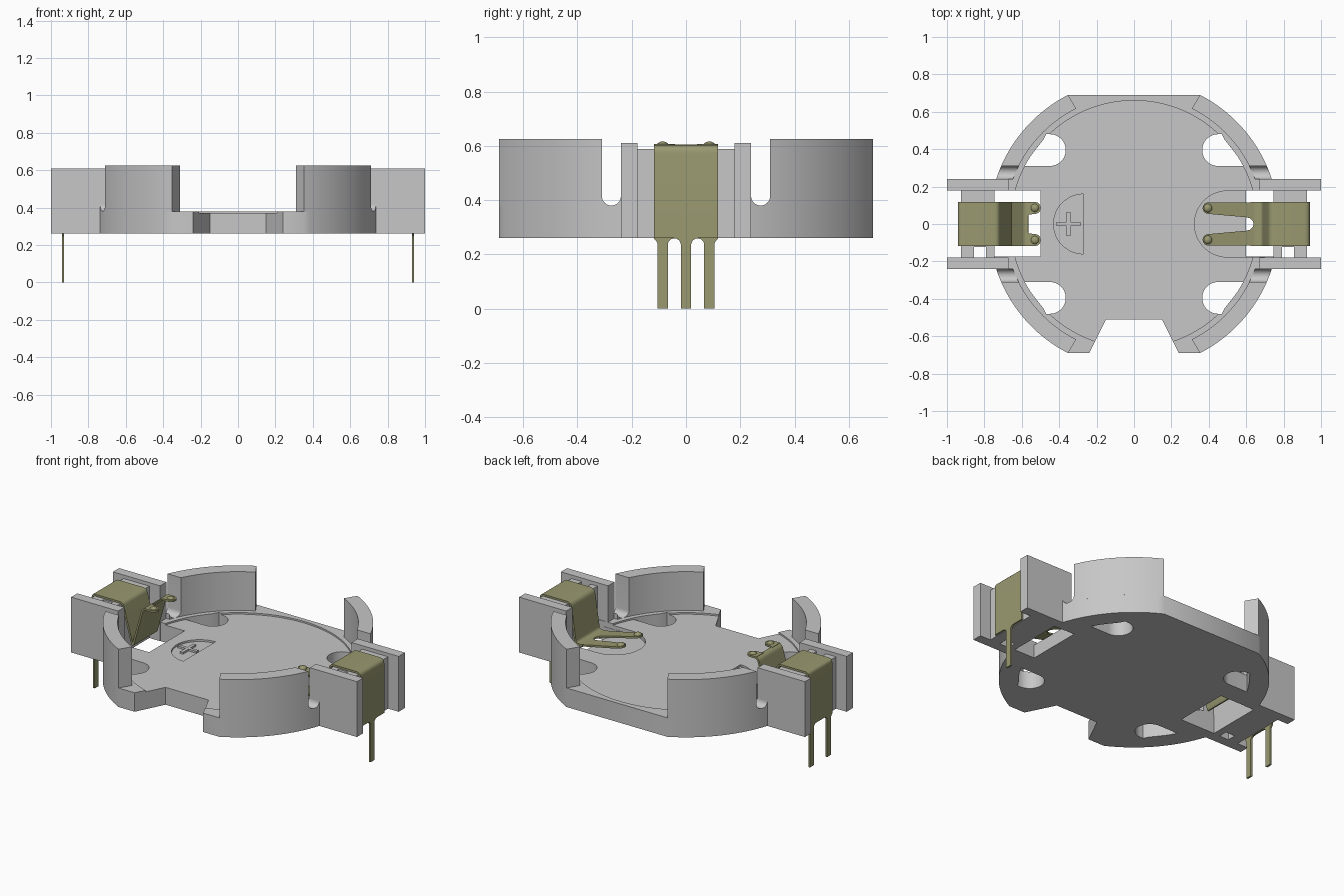
import bpy, bmesh, math
from mathutils import Vector

if "Cube" in bpy.data.objects:
    bpy.data.objects.remove(bpy.data.objects["Cube"])


def material(name, rgb):
    m = bpy.data.materials.new(name)
    m.use_nodes = True
    m.diffuse_color = (*rgb, 1)
    m.node_tree.nodes["Principled BSDF"].inputs["Base Color"].default_value = (*rgb, 1)
    return m


GREY = material("grey plastic", (0.57, 0.57, 0.57))
BRASS = material("olive metal", (0.32, 0.32, 0.165))


def finish(name, bm, mat, mirror=""):
    bmesh.ops.recalc_face_normals(bm, faces=bm.faces)
    me = bpy.data.meshes.new(name)
    bm.to_mesh(me)
    bm.free()
    me.materials.append(mat)
    ob = bpy.data.objects.new(name, me)
    bpy.context.collection.objects.link(ob)
    if mirror:
        mod = ob.modifiers.new("mirror", 'MIRROR')
        mod.use_axis = ("x" in mirror, "y" in mirror, False)
        mod.use_mirror_merge = False
    return ob


def prism(name, pts, lo, hi, mat=GREY, axis="z", mirror=""):
    """Extrude a 2D outline: (x, y) along z, or (y, z) along x."""
    bm = bmesh.new()
    put = (lambda p, h: (p[0], p[1], h)) if axis == "z" else (lambda p, h: (h, p[0], p[1]))
    face = bm.faces.new([bm.verts.new(put(p, lo)) for p in pts])
    out = bmesh.ops.extrude_face_region(bm, geom=[face])
    step = Vector(put((0, 0), hi - lo))
    bmesh.ops.translate(bm, vec=step, verts=[g for g in out["geom"] if isinstance(g, bmesh.types.BMVert)])
    return finish(name, bm, mat, mirror)


def box(name, x, y, z, mat=GREY, mirror=""):
    return prism(name, [(x[0], y[0]), (x[1], y[0]), (x[1], y[1]), (x[0], y[1])], *z, mat, mirror=mirror)


def arc(cx, cy, r, a0, a1, n=24):
    return [(cx + r * math.cos(math.radians(a0 + (a1 - a0) * i / n)),
             cy + r * math.sin(math.radians(a0 + (a1 - a0) * i / n))) for i in range(n + 1)]


def select(ob):
    bpy.ops.object.select_all(action='DESELECT')
    ob.select_set(True)
    bpy.context.view_layer.objects.active = ob


def cut(ob, cutter):
    mod = ob.modifiers.new("cut", 'BOOLEAN')
    mod.operation = 'DIFFERENCE'
    mod.solver = 'EXACT'
    mod.object = cutter
    select(ob)
    bpy.ops.object.modifier_apply(modifier=mod.name)
    bpy.data.objects.remove(cutter)


def smooth(ob):
    select(ob)
    bpy.ops.object.shade_smooth_by_angle(angle=math.radians(30))


def ribbon(name, corners, half_width, r=0.025, thick=0.012):
    """Bent metal strip following (x, z) corners with rounded bends."""
    path = [Vector(corners[0])]
    for a, b, c in zip(corners, corners[1:], corners[2:]):
        a, b, c = Vector(a), Vector(b), Vector(c)
        p, q = b + (a - b).normalized() * r, b + (c - b).normalized() * r
        path += [p * (1 - t) ** 2 + b * 2 * t * (1 - t) + q * t * t for t in (0, .2, .4, .6, .8, 1)]
    path.append(Vector(corners[-1]))
    bm = bmesh.new()
    rows = [[bm.verts.new((p.x, s * half_width, p.y)) for s in (-1, 1)] for p in path]
    for (a, b), (c, d) in zip(rows, rows[1:]):
        bm.faces.new((a, b, d, c))
    ob = finish(name, bm, BRASS)
    mod = ob.modifiers.new("thickness", 'SOLIDIFY')
    mod.thickness, mod.offset = thick, 0
    select(ob)
    bpy.ops.object.modifier_apply(modifier=mod.name)
    smooth(ob)
    return ob


def dimple(name, x, y, z):
    bm = bmesh.new()
    bmesh.ops.create_uvsphere(bm, u_segments=20, v_segments=10, radius=0.023)
    for v in bm.verts:
        v.co = Vector((x + v.co.x, y + v.co.y, z + v.co.z * 0.7))
    smooth(finish(name, bm, BRASS, mirror="y"))


# Base tray: clipped disc with a trapezoid notch at the front
R, FLAT, Z0, ZF = 0.775, 0.69, 0.26, 0.38
end = math.degrees(math.asin(FLAT / R))
outline = arc(0, 0, R, -end, end, 48) + arc(0, 0, R, 180 - end, 180 + end, 48)
outline += [(-0.24, -FLAT), (-0.15, -0.51), (0.15, -0.51), (0.24, -FLAT)]
base = prism("base_tray", outline, Z0, ZF)

# Shallow cell seat, spring openings and pocket
cut(base, prism("cutter", arc(0, 0, 0.66, 0, 357, 119), 0.37, 0.8))
cut(base, box("cutter", (-1, -0.5), (-0.175, 0.18), (0, 1)))
cut(base, box("cutter", (0.6, 1), (-0.175, 0.18), (0, 1)))
cut(base, prism("cutter", arc(0.5, 0, 0.177, 90, 270) + [(0.7, -0.177), (0.7, 0.177)], 0.345, 0.8))

# Four rounded through holes beside the walls
for sx in (-1, 1):
    for sy in (-1, 1):
        hole = arc(0.45, 0.395, 0.085, 90, 270) + [(0.584, 0.31), (0.555, 0.36), (0.525, 0.40), (0.485, 0.45), (0.47, 0.48)]
        cut(base, prism("cutter", [(sx * x, sy * y) for x, y in hole], 0, 1))

# Half-round polarity mark with a raised cross
cut(base, prism("cutter", arc(-0.27, 0, 0.16, 90, 270), 0.358, 0.8))
smooth(base)
w, l = 0.01, 0.065
cross = [(l, w), (w, w), (w, l), (-w, l), (-w, w), (-l, w), (-l, -w), (-w, -w), (-w, -l), (w, -l), (w, -w), (l, -w)]
prism("polarity_cross", [(x - 0.35, y) for x, y in cross], 0.355, 0.37)

# Curved retaining walls with a U-shaped slot next to the arms
ri, ye = 0.69, 0.239
wall_pts = (arc(0, 0, R, math.degrees(math.asin(ye / R)), end, 24)
            + arc(0, 0, ri, 63.4, math.degrees(math.asin(ye / ri)), 24))
wall = prism("retaining_walls", wall_pts, ZF - 0.003, 0.625)
slot = arc(0.275, 0.415, 0.035, 180, 360, 16) + [(0.31, 0.9), (0.24, 0.9), (0.2, 0.9), (0.2, 0.415)]
cut(wall, prism("cutter", slot, 0.4, 1, axis="x"))
smooth(wall)
mod = wall.modifiers.new("mirror", 'MIRROR')
mod.use_axis = (True, True, False)
mod.use_mirror_merge = False

# Terminal arms and the blocks that carry the clips
box("terminal_arms", (0.67, 1.0), (0.178, 0.24), (Z0, 0.61), mirror="xy")
block = [(0.745, -0.18), (0.79, -0.18), (0.79, -0.122), (0.855, -0.122), (0.855, -0.18),
         (0.925, -0.18), (0.925, 0.18), (0.745, 0.18)]
prism("clip_blocks", block, Z0, 0.588, mirror="x")

# Pronged contact clip on the left
HW = 0.118
ribbon("prong_clip", [(0.935, 0.26), (0.935, 0.598), (0.727, 0.598), (0.69, 0.35), (0.64, 0.352)], HW)
prong_pts = ([(0.655, 0.118), (0.60, 0.115)] + arc(0.398, 0.085, 0.031, 90, 270, 12)
             + [(0.60, 0.036), (0.622, 0.03), (0.636, 0.015), (0.64, 0), (0.655, 0)])
prong = prism("contact_prongs", prong_pts, -0.006, 0.006, BRASS, mirror="y")
for v in prong.data.vertices:
    v.co.z += 0.349 + (0.655 - v.co.x) * 0.21
dimple("prong_dimples", 0.395, 0.085, 0.41)

# Bent spring clip on the right
ribbon("spring_clip", [(-0.935, 0.26), (-0.935, 0.598), (-0.727, 0.598), (-0.655, 0.345),
                       (-0.585, 0.596), (-0.565, 0.6)], HW, r=0.018)
tab = [(-0.575, 0.04), (-0.575, 0.118)] + arc(-0.53, 0.086, 0.032, 90, -90, 12) + [(-0.56, 0.05)]
prism("spring_tabs", tab, 0.594, 0.606, BRASS, mirror="y")
dimple("spring_dimples", -0.53, 0.086, 0.6)


# Solder legs, flared where they meet the clips
def leg(name, y, x, mirror=""):
    half = (arc(0.043, 0.235, 0.024, 180, 90, 6))
    right = [(0.019, 0)] + half + [(0.043, 0.265)]
    right = [(min(p, HW - y), z) for p, z in right]
    left = [(-p, z) for p, z in reversed([(0.019, 0)] + half + [(0.043, 0.265)])]
    prism(name, [(y + p, z) for p, z in right + left], x - 0.006, x + 0.006, BRASS, axis="x", mirror=mirror)


leg("center_leg", 0, 0.935)
leg("paired_legs", 0.086, -0.935, mirror="y")
